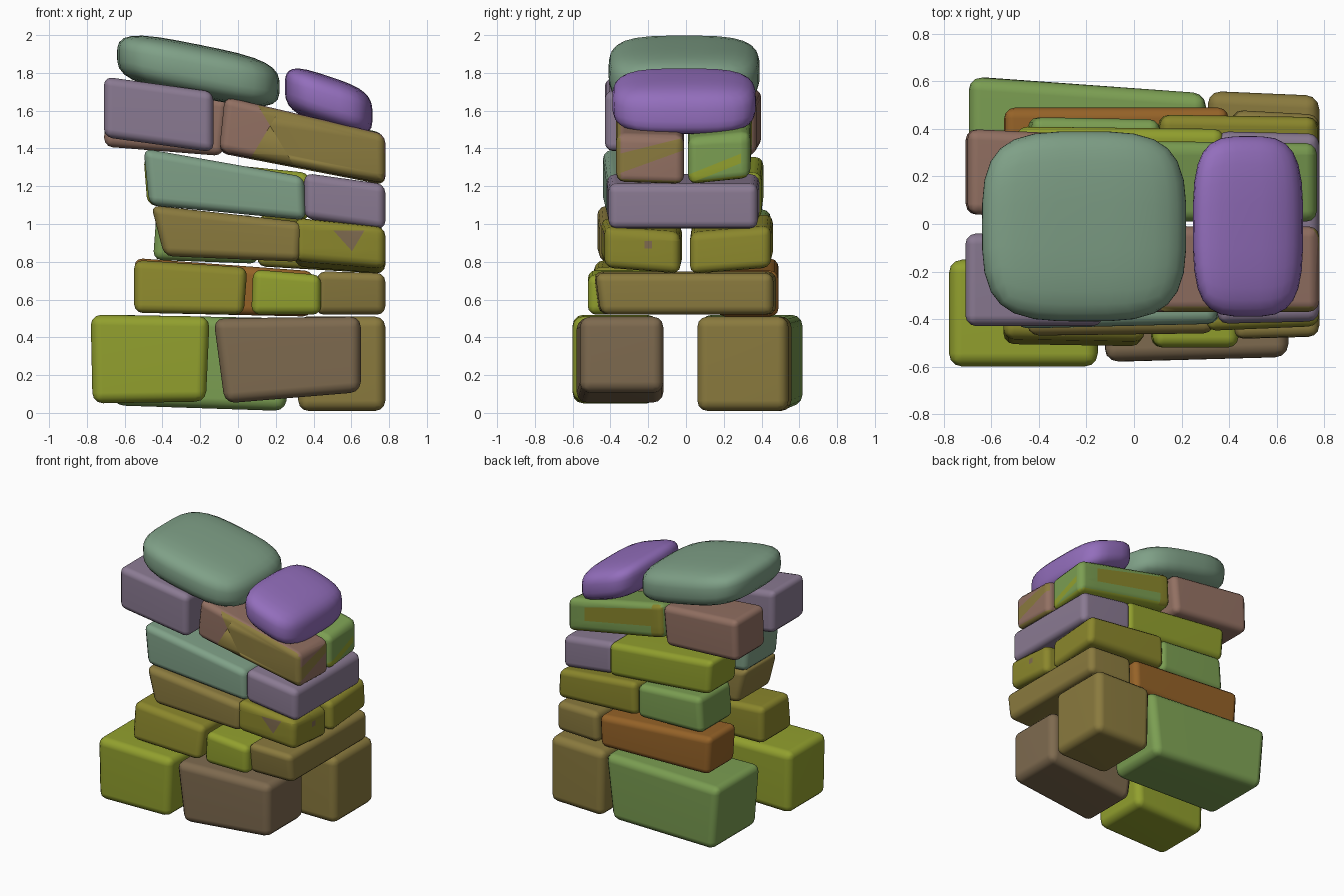
import bpy
import bmesh
from mathutils import Vector

if "Cube" in bpy.data.objects:
    bpy.data.objects.remove(bpy.data.objects["Cube"], do_unlink=True)


def linear(c):
    c /= 255
    return c / 12.92 if c <= 0.04045 else ((c + 0.055) / 1.055) ** 2.4


def make_material(name, *rgb):
    mat = bpy.data.materials.new(name)
    colour = [linear(c) for c in rgb] + [1]
    mat.diffuse_color = colour
    mat.use_nodes = True
    mat.node_tree.nodes["Principled BSDF"].inputs["Base Color"].default_value = colour
    return mat


lime = make_material("lime_stone", 146, 160, 46)
olive = make_material("olive_stone", 139, 135, 44)
tan = make_material("tan_stone", 138, 122, 62)
brown = make_material("brown_stone", 126, 106, 79)
green = make_material("green_stone", 123, 158, 82)
orange = make_material("orange_stone", 150, 99, 40)
teal = make_material("teal_stone", 127, 160, 135)
mauve = make_material("mauve_stone", 138, 122, 146)
rose = make_material("rose_stone", 146, 112, 98)
purple = make_material("purple_stone", 147, 110, 188)

FRONT, BACK = Vector((0, -1, 0)), Vector((0, 1, 0))
RIGHT, DOWN = Vector((1, 0, 0)), Vector((0, 0, -1))


def finish(name, bm, mat):
    for face in bm.faces:
        face.smooth = True
    mesh = bpy.data.meshes.new(name)
    bm.to_mesh(mesh)
    bm.free()
    mesh.materials.append(mat)
    obj = bpy.data.objects.new(name, mesh)
    bpy.context.collection.objects.link(obj)
    return obj


def block(name, mat, left, right, bevel=0.045, roll=0, lean=0):
    """Bevelled brick between two end sections:
    (x at bottom, x at top, front y, back y, bottom z, top z).
    Roll tips it about its length; lean moves the top front edge back."""
    bm = bmesh.new()
    bmesh.ops.create_cube(bm, size=2)
    for v in bm.verts:
        end = right if v.co.x > 0 else left
        upper, rear = v.co.z > 0, v.co.y > 0
        tip = roll * (end[3] - end[2]) / 2
        v.co = (end[upper],
                end[2 + rear] + (lean if upper and not rear else 0),
                end[4 + upper] + (tip if rear else -tip))
    bmesh.ops.bevel(bm, geom=bm.edges[:], offset=bevel, segments=3,
                    profile=0.5, affect='EDGES', clamp_overlap=True)
    obj = finish(name, bm, mat)
    obj.modifiers.new("Even shading", 'WEIGHTED_NORMAL').keep_sharp = True
    return obj


def patch(obj, mat, facing, planes):
    """Cut a block along planes and recolour the faces inside all of them."""
    if mat.name not in obj.data.materials:
        obj.data.materials.append(mat)
    index = obj.data.materials.find(mat.name)
    planes = [(Vector(p), Vector(n)) for p, n in planes]
    bm = bmesh.new()
    bm.from_mesh(obj.data)
    for point, normal in planes:
        bmesh.ops.bisect_plane(bm, geom=bm.verts[:] + bm.edges[:] + bm.faces[:],
                               plane_co=point, plane_no=normal)
    bm.normal_update()
    for face in bm.faces:
        centre = face.calc_center_median()
        if face.normal.dot(facing) > 0.6 and all(
                (centre - p).dot(n) > 0 for p, n in planes):
            face.material_index = index
    bm.to_mesh(obj.data)
    bm.free()


def capstone(name, mat, centre, half, slope, power=3.5):
    """Pebble: a rounded cube, sheared so that it tips along x."""
    bm = bmesh.new()
    bmesh.ops.create_cube(bm, size=2)
    bmesh.ops.subdivide_edges(bm, edges=bm.edges[:], cuts=7, use_grid_fill=True)
    for v in bm.verts:
        v.co /= sum(abs(c) ** power for c in v.co) ** (1 / power)
        x, y, z = (c * h for c, h in zip(v.co, half))
        v.co = Vector(centre) + Vector((x, y, z + slope * x))
    return finish(name, bm, mat)


# Base course
block("base_front_right", lime, (-.77, -.78, -.6, -.15, .05, .52), (-.17, -.15, -.6, -.15, .06, .51), .055)
block("base_front_left", brown, (-.07, -.13, -.58, -.12, .05, .5), (.65, .65, -.56, -.12, .11, .51), .055)
block("base_back_left", tan, (.32, .31, .06, .56, .01, .51), (.78, .78, .06, .54, .01, .51), .055)
block("base_back_right", green, (-.66, -.7, .08, .62, .04, .52), (.25, .31, .08, .55, .01, .5), .055)

# Second course
block("second_front_right", olive, (-.55, -.55, -.51, -.14, .53, .81), (.03, .05, -.52, -.14, .52, .77), lean=.03)
block("second_front_middle", lime, (.07, .08, -.52, -.14, .52, .76), (.44, .44, -.52, -.14, .52, .73))
block("second_left", tan, (.41, .42, -.46, .48, .52, .75), (.78, .78, -.45, .46, .52, .74), lean=-.03)
block("second_back", orange, (-.53, -.55, .16, .49, .53, .82), (.39, .4, .16, .49, .51, .75))

# Third course
block("third_front_right", tan, (-.39, -.46, -.47, -.07, .83, 1.1), (.33, .34, -.46, -.06, .8, 1.01))
third_front = block("third_front_left", olive, (.3, .3, -.45, -.02, .79, 1.02),
                    (.78, .78, -.43, -.03, .75, .97), roll=-.08)
block("third_back_left", olive, (.1, .11, .03, .46, .79, 1.04), (.78, .77, .02, .45, .75, .97), roll=.08)
block("third_back_right", green, (-.45, -.43, .06, .45, .81, 1.08), (.11, .11, .06, .44, .79, 1.04))

# Small chipped marks on the third course
patch(third_front, brown, FRONT, [((.5, 0, .965), (0, 0, -1)),
                                  ((.51, 0, .96), (1, 0, .9)), ((.66, 0, .95), (-1, 0, .6))])
patch(third_front, brown, RIGHT, [((0, -.2, .91), (0, 0, -1)), ((0, -.2, .87), (0, 0, 1)),
                                  ((0, -.22, 0), (0, 1, 0)), ((0, -.18, 0), (0, -1, 0))])

# Fourth course
block("fourth_front", teal, (-.47, -.5, -.44, -.05, 1.1, 1.4), (.36, .35, -.42, -.05, 1.02, 1.25))
block("fourth_left", mauve, (.35, .35, -.42, .39, 1.03, 1.27), (.78, .78, -.41, .38, .97, 1.21))
block("fourth_back", lime, (-.48, -.5, .07, .41, 1.1, 1.36), (.38, .38, .07, .4, 1.02, 1.27))

# Fifth course
block("fifth_front_right", mauve, (-.71, -.71, -.43, -.04, 1.46, 1.78), (-.13, -.13, -.43, -.04, 1.38, 1.7))
fifth_front = block("fifth_front_left", rose, (-.1, -.07, -.37, -.01, 1.38, 1.67),
                    (.78, .78, -.37, -.01, 1.21, 1.47), roll=-.03)
block("fifth_back_right", rose, (-.71, -.7, .04, .4, 1.41, 1.72), (-.08, -.05, .03, .37, 1.36, 1.66))
fifth_back = block("fifth_back_left", green, (-.05, -.04, .01, .35, 1.38, 1.64),
                   (.77, .77, .01, .34, 1.22, 1.47), roll=.1)

# Two-tone staining on the fifth course
for side in (FRONT, DOWN):
    for tilt in (-.6, .6):
        patch(fifth_front, tan, side, [((.17, 0, 1.52), (1, 0, tilt))])
patch(fifth_front, tan, RIGHT, [((0, -.32, 1.28), (0, -.36, 1)), ((0, -.32, 1.38), (0, .25, -1))])
patch(fifth_back, lime, DOWN, [])
patch(fifth_back, olive, BACK, [((.62, 0, 0), (-1, 0, 0)), ((.3, 0, 1.42), (.2, 0, 1)),
                                ((.3, 0, 1.54), (-.25, 0, -1))])
patch(fifth_back, olive, BACK, [((.05, 0, 0), (-1, 0, 0))])
patch(fifth_back, lime, RIGHT, [((0, .06, 1.23), (0, -.4, 1)), ((0, .06, 1.28), (0, .4, -1)),
                                ((0, .29, 0), (0, -1, 0))])

# Rounded capstones
capstone("large_capstone", teal, (-.21, -.01, 1.81), (.43, .4, .14), -.2)
capstone("small_capstone", purple, (.48, -.01, 1.65), (.232, .38, .132), -.33)
